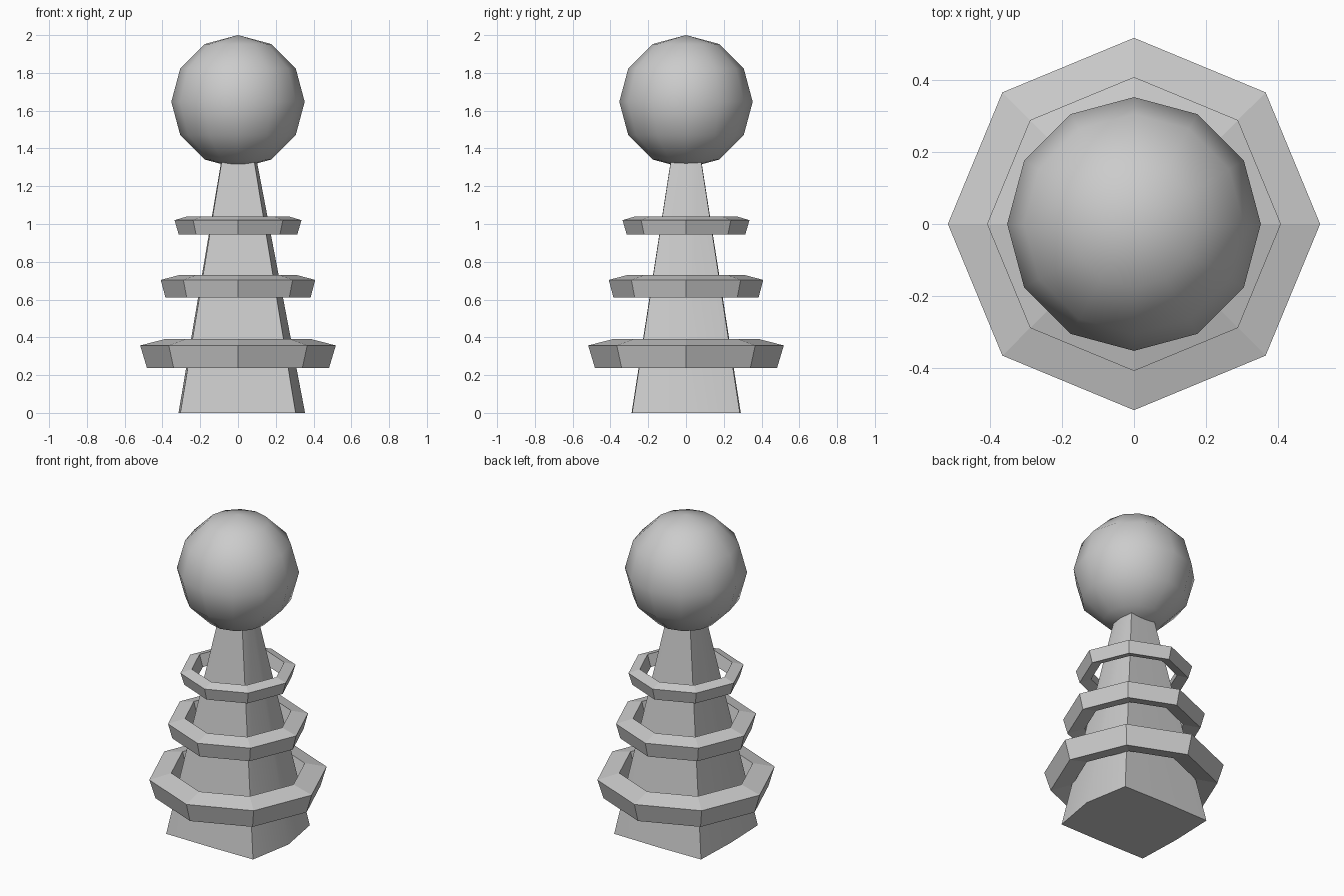
import bpy, math

if "Cube" in bpy.data.objects:
    bpy.data.objects.remove(bpy.data.objects["Cube"])


def mesh_object(name, verts, faces):
    me = bpy.data.meshes.new(name)
    me.from_pydata(verts, [], faces)
    me.update()
    ob = bpy.data.objects.new(name, me)
    bpy.context.collection.objects.link(ob)
    return ob


def ring(name, profile, sides=8):
    """Sweep a closed (radius, z) profile around the z axis."""
    n = len(profile)
    verts = [(r * math.cos(math.tau * i / sides), r * math.sin(math.tau * i / sides), z)
             for i in range(sides) for r, z in profile]
    faces = []
    for i in range(sides):
        a, b = i * n, ((i + 1) % sides) * n
        for j in range(n):
            k = (j + 1) % n
            faces.append((a + j, b + j, b + k, a + k))
    return mesh_object(name, verts, faces)


# Tapered four-sided body, the right side bulging slightly
section = [(0.305, -0.285), (0.355, 0), (0.305, 0.285), (0, 0.29),
           (-0.305, 0.285), (-0.315, 0), (-0.305, -0.285), (0, -0.288)]
n = len(section)
verts = [(x * s, y * s, z) for s, z in ((1, 0), (0.245, 1.4)) for x, y in section]
faces = [(i, (i + 1) % n, (i + 1) % n + n, i + n) for i in range(n)]
faces += [tuple(reversed(range(n))), tuple(range(n, 2 * n))]
body = mesh_object("tapered_body", verts, faces)

# Three tilted square-section collars: outer bottom, outer top, inner top, inner bottom
ring("lower_collar", [(0.482, 0.238), (0.518, 0.357), (0.39, 0.39), (0.354, 0.271)])
ring("middle_collar", [(0.384, 0.61), (0.409, 0.704), (0.31, 0.73), (0.285, 0.636)])
ring("upper_collar", [(0.314, 0.945), (0.336, 1.02), (0.27, 1.04), (0.248, 0.965)])

# Round head
bpy.ops.mesh.primitive_uv_sphere_add(segments=12, ring_count=6, radius=0.353,
                                     location=(0, 0, 1.647))
head = bpy.context.object
head.name = "round_head"
bpy.ops.object.shade_smooth()

# Soft shading across the body's shallow side bends
bpy.ops.object.select_all(action='DESELECT')
body.select_set(True)
bpy.context.view_layer.objects.active = body
bpy.ops.object.shade_smooth_by_angle(angle=math.radians(30))
